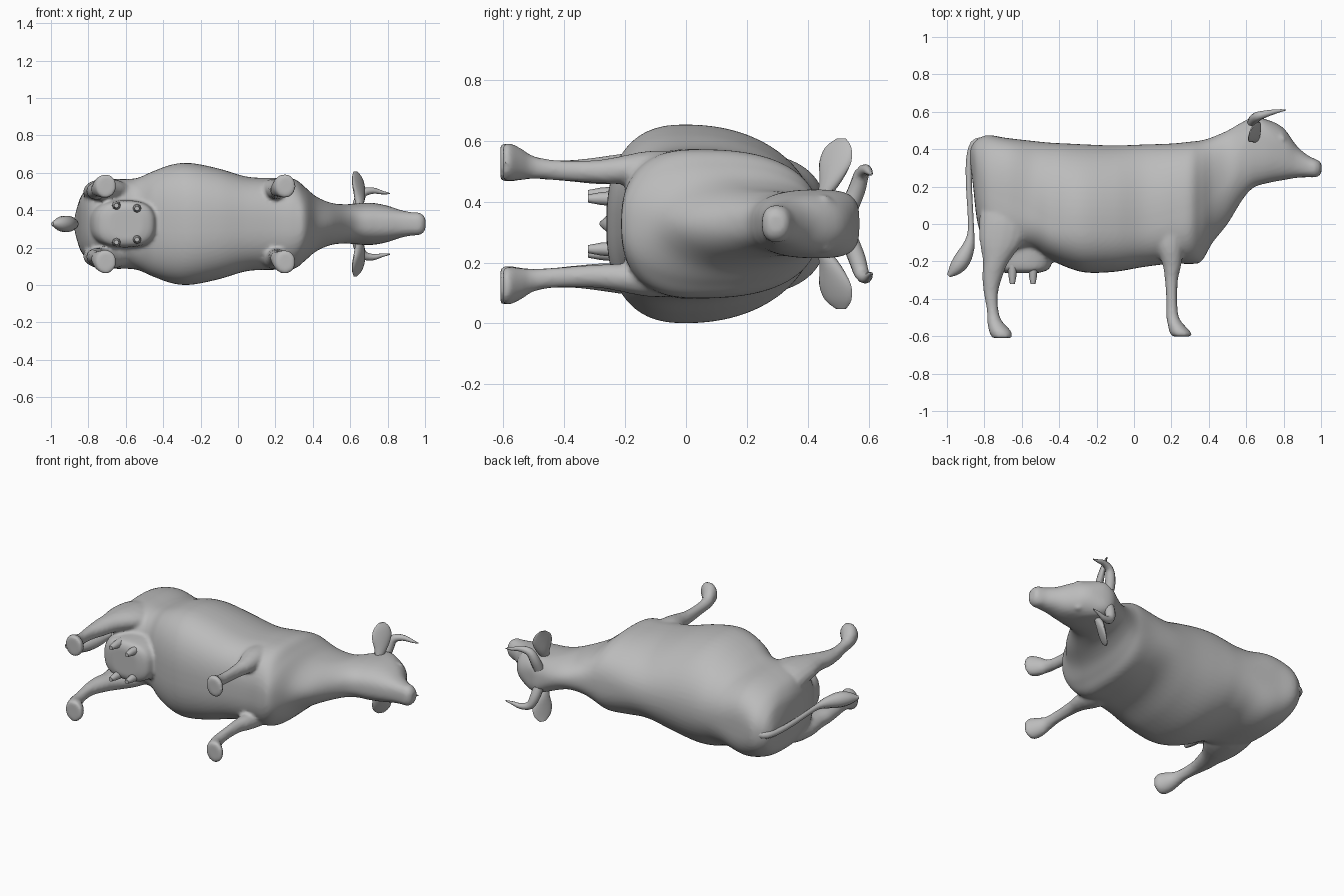
import bpy, bmesh, math
from mathutils import Vector

if "Cube" in bpy.data.objects:
    bpy.data.objects.remove(bpy.data.objects["Cube"])

CZ = 0.327  # height of the animal's symmetry plane (it lies on its side, its back faces +y)
X, Y, Z = Vector((1, 0, 0)), Vector((0, 1, 0)), Vector((0, 0, 1))

hide = bpy.data.materials.new("grey_hide")
hide.diffuse_color = (0.5, 0.5, 0.5, 1)
hide.use_nodes = True
hide.node_tree.nodes["Principled BSDF"].inputs["Base Color"].default_value = hide.diffuse_color


def select(objs):
    bpy.ops.object.select_all(action='DESELECT')
    for ob in objs:
        ob.select_set(True)
    bpy.context.view_layer.objects.active = objs[0]


def finish(name, bm, angle=50):
    bmesh.ops.recalc_face_normals(bm, faces=bm.faces)
    me = bpy.data.meshes.new(name)
    bm.to_mesh(me)
    bm.free()
    me.materials.append(hide)
    ob = bpy.data.objects.new(name, me)
    bpy.context.collection.objects.link(ob)
    select([ob])
    bpy.ops.object.shade_smooth_by_angle(angle=math.radians(angle))
    return ob


def smooth_rows(rows, steps):
    """Catmull-Rom interpolation of section parameters."""
    out = []
    for i in range(len(rows) - 1):
        a, b, c, d = (rows[max(0, min(len(rows) - 1, i + k))] for k in (-1, 0, 1, 2))
        for j in range(steps):
            t = j / steps
            out.append([0.5 * (2 * q + (r - p) * t + (2 * p - 5 * q + 4 * r - s) * t * t
                               + (3 * q - p - 3 * r + s) * t ** 3)
                        for p, q, r, s in zip(a, b, c, d)])
    out.append(list(rows[-1]))
    return out


def skin(name, rings, angle=50):
    bm = bmesh.new()
    loops = [[bm.verts.new(p) for p in ring] for ring in rings]
    n = len(loops[0])
    for a, b in zip(loops, loops[1:]):
        for i in range(n):
            bm.faces.new((a[i], a[(i + 1) % n], b[(i + 1) % n], b[i]))
    bm.faces.new(loops[0])
    bm.faces.new(loops[-1])
    return finish(name, bm, angle)


def power(t, e):
    return math.copysign(abs(t) ** e, t)


def limb(name, rows, u, v, side=1, n=16, steps=3, e=1.0):
    """Rows are x, y, sideways offset, radius along u, radius along v."""
    rings = []
    for x, y, o, ru, rv in smooth_rows(rows, steps):
        c = Vector((x, y, CZ + side * o))
        ang = [2 * math.pi * i / n for i in range(n)]
        rings.append([c + u * max(ru, .002) * power(math.cos(a), e)
                      + v * max(rv, .002) * power(math.sin(a), e) for a in ang])
    return skin(name, rings)


def tube(name, rows, side=1, n=10, steps=3):
    """Rows are x, y, sideways offset, radius; rings follow the path."""
    rows = smooth_rows(rows, steps)
    pts = [Vector((x, y, CZ + side * o)) for x, y, o, r in rows]
    rings = []
    for i, p in enumerate(pts):
        t = (pts[min(i + 1, len(pts) - 1)] - pts[max(i - 1, 0)]).normalized()
        u = t.cross(Y if side else Z).normalized()
        v = t.cross(u)
        r = max(rows[i][3], .002)
        rings.append([p + r * (u * math.cos(2 * math.pi * k / n) + v * math.sin(2 * math.pi * k / n))
                      for k in range(n)])
    return skin(name, rings)


# Body, neck and head: x, back line, widest level, belly line, half width
sections = [
    (-.875, .40, .37, .33, .03), (-.86, .43, .34, .20, .09), (-.835, .455, .25, 0, .155),
    (-.78, .475, .15, -.14, .21), (-.68, .46, .10, -.17, .238), (-.55, .445, .05, -.14, .243),
    (-.45, .435, 0, -.19, .283), (-.35, .43, 0, -.235, .318), (-.25, .425, 0, -.26, .325),
    (-.10, .42, 0, -.255, .295), (.05, .425, 0, -.23, .252), (.20, .43, .03, -.212, .245),
    (.30, .44, .05, -.213, .24), (.36, .447, .10, -.20, .195), (.42, .465, .16, -.10, .145),
    (.50, .50, .22, 0, .112), (.58, .545, .36, .13, .105), (.64, .57, .42, .195, .11),
    (.72, .555, .43, .22, .112), (.80, .512, .39, .235, .097), (.87, .418, .33, .247, .074),
    (.93, .367, .305, .25, .062), (.97, .347, .30, .25, .06), (.995, .335, .295, .262, .042),
    (1.002, .318, .295, .278, .025)]


def bump(x, centre, width):
    return math.exp(-((x - centre) / width) ** 2)


rings = []
for x, top, mid, bot, w in smooth_rows(sections, 6):
    # Square hips, firm shoulders and a broad flat poll; wedge-shaped throat
    e_top = .95 - .28 * bump(x, -.66, .15) - .15 * bump(x, .28, .15) - .38 * bump(x, .66, .07)
    e_bot = .78 + .27 * bump(x, .50, .11)
    ring = []
    for i in range(64):
        a = 2 * math.pi * i / 64
        c, s = math.cos(a), math.sin(a)
        e, h = (e_top, top - mid) if s > 0 else (e_bot, mid - bot)
        ring.append((x, mid + h * power(s, e), CZ + w * power(c, e)))
    rings.append(ring)
body = [skin("body", rings)]

# Udder: rounded box under the hindquarters
body.append(limb("udder", [(-.61, -.06, 0, .19, .13), (-.61, -.14, 0, .18, .128),
                           (-.605, -.21, 0, .165, .124), (-.60, -.245, 0, .14, .115),
                           (-.60, -.262, 0, .09, .085)], X, Z, 1, 32, 4, .75))

front_leg = [(.19, .12, .15, .08, .05), (.188, .0, .175, .085, .06), (.192, -.12, .185, .07, .055),
             (.203, -.22, .176, .05, .046), (.2, -.30, .172, .035, .038),
             (.202, -.42, .176, .029, .034), (.207, -.50, .185, .034, .038),
             (.225, -.54, .196, .044, .052), (.248, -.58, .203, .058, .064),
             (.257, -.602, .203, .05, .06)]
hind_leg = [(-.68, .18, .12, .12, .06), (-.69, .05, .155, .135, .078), (-.705, -.08, .178, .122, .064),
            (-.738, -.20, .18, .07, .052), (-.757, -.28, .175, .055, .046),
            (-.765, -.37, .174, .038, .037), (-.756, -.46, .179, .031, .034),
            (-.745, -.52, .188, .04, .042), (-.715, -.575, .20, .06, .062),
            (-.705, -.61, .203, .053, .062)]
ear = [(.65, .45, .085, .018, .02), (.65, .475, .14, .022, .04), (.645, .49, .20, .017, .06),
       (.636, .50, .25, .010, .05), (.628, .51, .28, .003, .018)]
horn = [(.635, .54, .06, .03), (.645, .562, .115, .029), (.668, .578, .165, .024),
        (.72, .593, .178, .017), (.77, .604, .168, .010), (.812, .61, .162, .003)]
ear_plane = Vector((.5, .87, 0))

for side, tag in ((1, "left"), (-1, "right")):
    body.append(limb("front_leg_" + tag, front_leg, X, Z, side))
    body.append(limb("hind_leg_" + tag, hind_leg, X, Z, side))
    limb("ear_" + tag, ear, ear_plane.cross(Z), ear_plane, side)
    tube("horn_" + tag, horn, side)
    # Brow and eye ridge
    body.append(limb("eye_" + tag, [(.79, .43, .075, .012, .012), (.788, .455, .08, .026, .017),
                                    (.785, .48, .072, .012, .012)], X, Z, side))
    # Teats
    for k, x, o in (("front", -.54, .083), ("rear", -.65, .098)):
        limb("teat_%s_%s" % (k, tag), [(x, -.22, o, .026, .026), (x, -.28, o, .021, .021),
                                       (x, -.322, o, .013, .013)], X, Z, side, 8, 1)

# Blend trunk, legs and udder into one continuous skin
select(body)
bpy.ops.object.join()
trunk = body[0]
trunk.name = "body_and_legs"
remesh = trunk.modifiers.new("blend", 'REMESH')
remesh.mode = 'VOXEL'
remesh.voxel_size = .011
remesh.use_smooth_shade = True
soften = trunk.modifiers.new("soften", 'SMOOTH')
soften.factor = .5
soften.iterations = 4
for m in ("blend", "soften"):
    bpy.ops.object.modifier_apply(modifier=m)
bpy.ops.object.shade_smooth_by_angle(angle=math.radians(50))

# Tail with tuft
tube("tail", [(-.81, .44, 0, .025), (-.855, .425, 0, .022), (-.88, .34, 0, .018),
              (-.882, .2, 0, .016), (-.874, .05, 0, .015), (-.872, -.05, 0, .018),
              (-.885, -.12, 0, .033), (-.918, -.19, 0, .045), (-.955, -.24, 0, .036),
              (-.992, -.277, 0, .010)], side=0)
